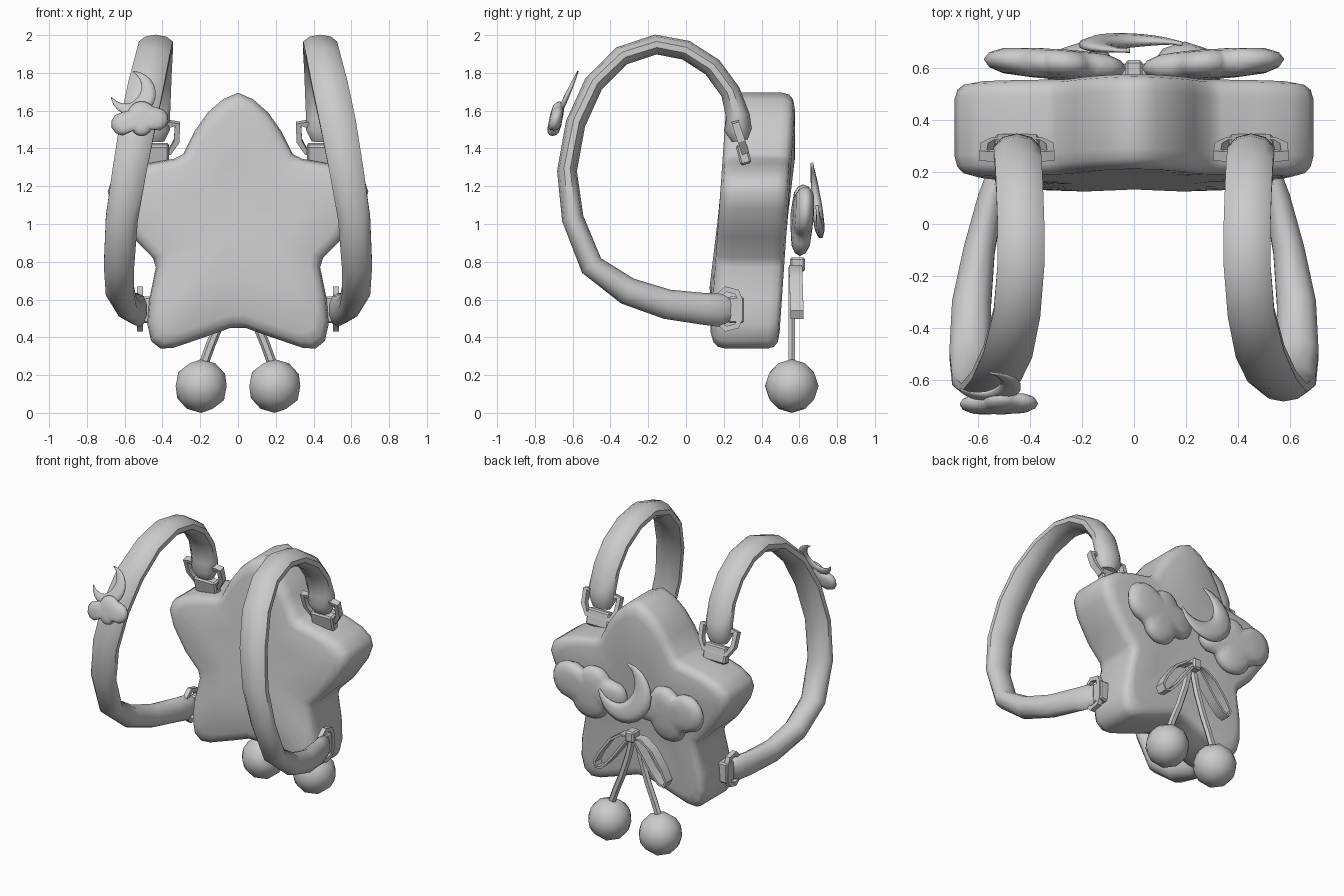
import bpy, bmesh, math
from mathutils import Vector

if "Cube" in bpy.data.objects:
    bpy.data.objects.remove(bpy.data.objects["Cube"])

grey = bpy.data.materials.new("soft grey")
grey.diffuse_color = (0.6, 0.6, 0.6, 1)
grey.use_nodes = True
grey.node_tree.nodes["Principled BSDF"].inputs["Base Color"].default_value = grey.diffuse_color


def finish(name, bm, angle=50):
    bmesh.ops.recalc_face_normals(bm, faces=bm.faces)
    me = bpy.data.meshes.new(name)
    bm.to_mesh(me)
    bm.free()
    me.materials.append(grey)
    ob = bpy.data.objects.new(name, me)
    bpy.context.collection.objects.link(ob)
    bpy.ops.object.select_all(action='DESELECT')
    ob.select_set(True)
    bpy.context.view_layer.objects.active = ob
    bpy.ops.object.shade_smooth_by_angle(angle=math.radians(angle))
    return ob


def loft(name, rings, caps=True, closed=False, angle=50):
    """Skin a list of point rings."""
    bm = bmesh.new()
    rs = [[bm.verts.new(p) for p in r] for r in rings]
    pairs = list(zip(rs, rs[1:])) + ([(rs[-1], rs[0])] if closed else [])
    for a, b in pairs:
        n = len(a)
        for i in range(n):
            bm.faces.new((a[i], a[(i + 1) % n], b[(i + 1) % n], b[i]))
    if caps and not closed:
        for r in (rs[0], rs[-1]):
            bmesh.ops.poke(bm, faces=[bm.faces.new(r)])
    return finish(name, bm, angle)


def sweep(name, path, axis, sides=8, closed=False, angle=50):
    """Sweep a flat section along (x, y, z, half width along axis, half thickness)."""
    pts = [Vector(p[:3]) for p in path]
    n, axis, rings = len(pts), Vector(axis).normalized(), []
    for i, p in enumerate(pts):
        a = pts[(i - 1) % n] if closed else pts[max(i - 1, 0)]
        b = pts[(i + 1) % n] if closed else pts[min(i + 1, n - 1)]
        t = (b - a).normalized()
        side = (axis - t * axis.dot(t)).normalized()
        nor = t.cross(side)
        k = 1 / math.cos(math.pi / sides)
        ang = [(j + 0.5) * math.tau / sides for j in range(sides)]
        rings.append([p + k * (side * path[i][3] * math.cos(q) + nor * path[i][4] * math.sin(q))
                      for q in ang])
    return loft(name, rings, True, closed, angle)


def box(name, centre, size, tilt=0.0):
    bm = bmesh.new()
    bmesh.ops.create_cube(bm, size=1)
    for v in bm.verts:
        v.co = Vector(v.co) * Vector(size)
    bmesh.ops.bevel(bm, geom=bm.edges[:], offset=0.01, segments=1, affect='EDGES')
    ob = finish(name, bm, 30)
    ob.location = centre
    ob.rotation_euler = (tilt, 0, 0)
    return ob


def cloud(name, lobes, place, half, n=36):
    """Pillow whose outline is the union of round lobes (x, z, r)."""
    cx = sum(l[0] for l in lobes) / len(lobes)
    cz = sum(l[1] for l in lobes) / len(lobes)
    outline = []
    for i in range(n):
        d = Vector((math.cos(i * math.tau / n), math.sin(i * math.tau / n)))
        far = 0
        for x, z, r in lobes:
            o = Vector((x - cx, z - cz))
            k = d.dot(o)
            disc = k * k - o.length_squared + r * r
            if disc > 0:
                far = max(far, k + math.sqrt(disc))
        outline.append(d * far)
    rings = []
    for s, h in ((.4, -1), (.75, -.85), (.93, -.5), (1, 0), (.93, .5), (.75, .85), (.4, 1)):
        rings.append([place(cx + p.x * s, cz + p.y * s, h * half) for p in outline])
    return loft(name, rings, angle=80)


def moon(name, centre, r, open_dir, width, half, axis, lean, n=17):
    """Crescent swept along an arc, pointed at both tips."""
    path = []
    for i in range(n):
        f = i / (n - 1)
        a = open_dir + math.radians(50) + f * math.radians(260)
        w = max(math.sin(math.pi * f) ** 0.8, 0.06)
        rad = r - width * w
        x, z = rad * math.cos(a), rad * math.sin(a)
        path.append((centre[0] + x, centre[1] + z * lean, centre[2] + z, half * max(w, .3), width * w))
    return sweep(name, path, axis, 8, angle=80)


# Star-shaped bag body, slightly leaning
half_star = [(0, 1.695), (.08, 1.66), (.16, 1.59), (.23, 1.49), (.29, 1.37), (.34, 1.345), (.48, 1.32),
             (.6, 1.28), (.67, 1.23), (.69, 1.17), (.66, 1.08), (.56, .93), (.45, .82), (.435, .77),
             (.47, .6), (.48, .47), (.46, .38), (.41, .34), (.34, .345), (.15, .41), (.04, .45)]
star = half_star + [(-x, z) for x, z in reversed(half_star[1:])]
rings = []
for s, y in ((.5, .165), (.87, .17), (.95, .185), (.985, .21), (1, .25), (1.0, .47),
             (.985, .505), (.95, .525), (.87, .535), (.5, .535)):
    rings.append([(x * s, y + .06 * (z - 1), 1 + (z - 1) * s) for x, z in star])
loft("star_bag", rings, angle=60)

# Shoulder straps: x, y, z, half width, half thickness (right side)
strap = [(.45, .285, 1.44, .06, .04), (.45, .275, 1.50, .09, .07), (.45, .275, 1.57, .09, .06),
         (.445, .235, 1.70, .09, .05), (.44, .14, 1.83, .09, .05), (.435, 0, 1.92, .09, .05),
         (.435, -.16, 1.95, .09, .05), (.45, -.34, 1.89, .09, .05), (.485, -.49, 1.74, .095, .05),
         (.53, -.585, 1.53, .095, .05), (.575, -.63, 1.28, .09, .05), (.615, -.60, 1.03, .085, .055),
         (.63, -.50, .78, .08, .06), (.625, -.31, .645, .075, .07), (.595, -.1, .575, .06, .075),
         (.55, .1, .55, .05, .08), (.525, .18, .545, .045, .085), (.51, .23, .545, .03, .06)]
for side, s in (("left", -1), ("right", 1)):
    sweep(side + "_strap", [(s * p[0],) + p[1:] for p in strap], (1, 0, 0), 10)
    # Upper ring and tab
    ring = [(-.13, 1.53), (-.125, 1.44), (-.09, 1.385), (.09, 1.385), (.125, 1.44), (.13, 1.53),
            (.09, 1.53), (-.09, 1.53)]
    sweep(side + "_upper_ring", [(s * .45 + x, .29 - .33 * (z - 1.45), z, .02, .015) for x, z in ring],
          (0, 1, .33), 4, True, 30)
    box(side + "_upper_tab", (s * .45, .305, 1.37), (.17, .06, .11), .25)
    # Lower ring and tab
    ring = [(.17, .48), (.17, .62), (.21, .655), (.27, .64), (.285, .60), (.285, .50), (.27, .46), (.21, .445)]
    sweep(side + "_lower_ring", [(s * .518, y, z, .016, .015) for y, z in ring], (1, 0, 0), 4, True, 30)
    box(side + "_lower_tab", (s * .485, .265, .545), (.09, .085, .14))
    # Back clouds
    cloud(side + "_back_cloud", [(s * .45, 1.07, .13), (s * .3, .965, .135), (s * .27, 1.1, .11),
                                 (s * .13, 1.03, .10)],
          lambda x, z, h: (x, .595 + .06 * abs(x) + .05 * (z - 1) + h, z), .055)
    # Bow loop, tail and pompom
    loop = [(.01, .78), (.08, .775), (.16, .72), (.24, .61), (.275, .54), (.26, .505), (.22, .515),
            (.15, .59), (.07, .70)]
    sweep(side + "_bow_loop", [(s * x, .58 + .03 * (.78 - z), z, .035, .008) for x, z in loop],
          (0, 1, 0), 4, True, 40)
    tail = [(.015, .77), (.05, .62), (.1, .47), (.145, .36), (.185, .25)]
    sweep(side + "_bow_tail", [(s * x, .56, z, .018, .022) for x, z in tail], (0, 1, 0), 6)
    bm = bmesh.new()
    bmesh.ops.create_icosphere(bm, subdivisions=2, radius=.142)
    pom = finish(side + "_pompom", bm, 80)
    pom.location = (s * .195, .56, .142)

# Bow knot and back moon
box("bow_knot", (0, .59, .785), (.065, .08, .075))
moon("back_moon", (-.01, .69, 1.125), .2, math.radians(42), .075, .028, (0, 1, .12), -.12)

# Small cloud and moon on the left strap
cloud("strap_cloud", [(-.61, 1.53, .062), (-.51, 1.575, .075), (-.43, 1.555, .062), (-.51, 1.52, .055)],
      lambda x, z, h: (x, -.69 + .2 * (z - 1.55) + h, z), .035, 28)
moon("strap_moon", (-.555, -.625, 1.69), .12, math.radians(140), .045, .014, (0, 1, -.45), .45)
